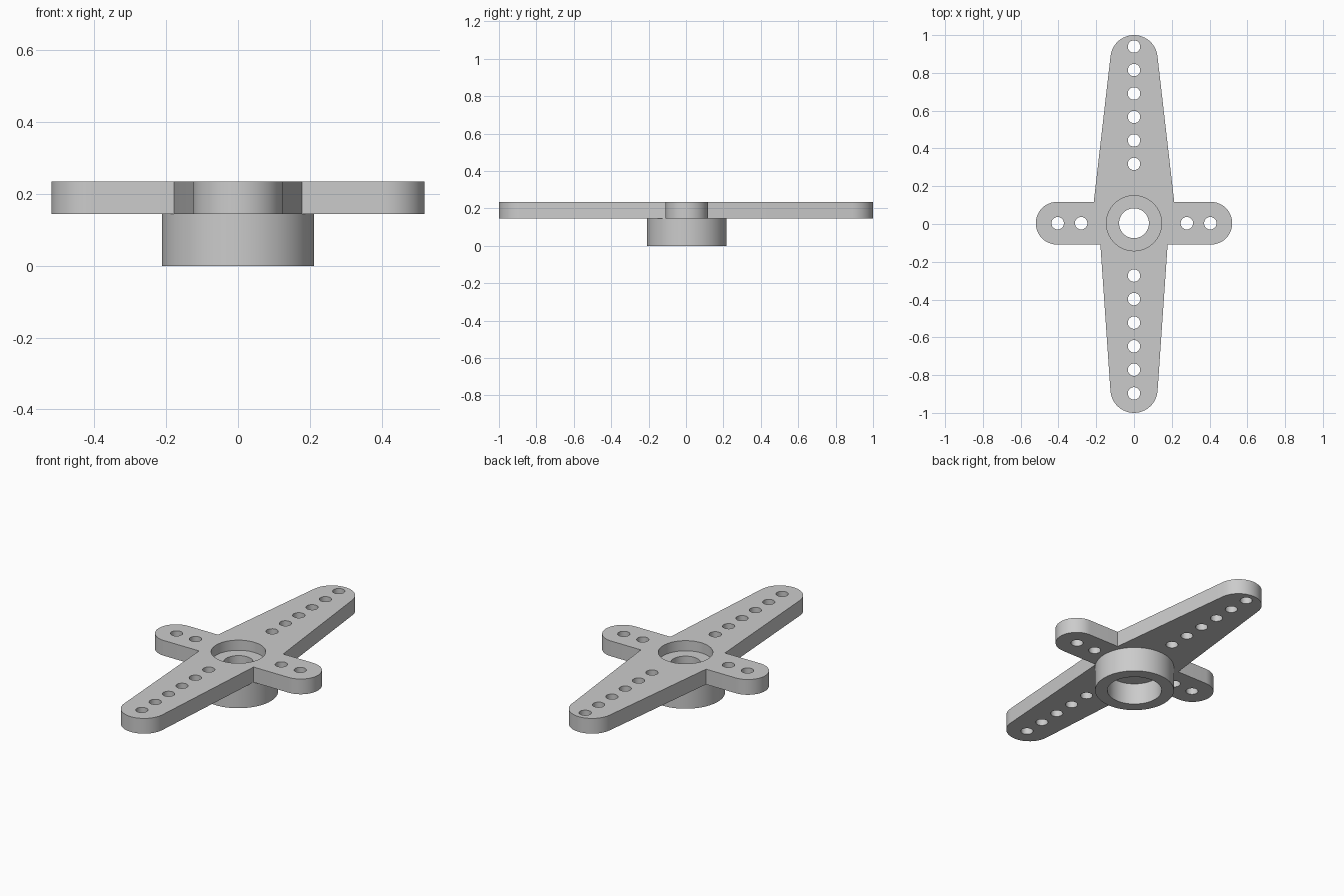
import bpy, bmesh, math

cube = bpy.data.objects.get("Cube")
if cube:
    bpy.data.objects.remove(cube)

PLATE_LOW, PLATE_TOP = 0.145, 0.235
MID_Y = 0.004            # centre line of the hub and side arms
SIDE_R, TIP_R = 0.113, 0.125
RECESS_R, BORE_R, HUB_R = 0.146, 0.079, 0.212

grey = bpy.data.materials.new("light grey plastic")
grey.use_nodes = True
colour = (0.6, 0.6, 0.6, 1)
grey.diffuse_color = colour
grey.node_tree.nodes["Principled BSDF"].inputs["Base Color"].default_value = colour


def arc(cx, cy, r, start, end, steps):
    """Points on an arc, angles in degrees."""
    angles = [math.radians(start + (end - start) * i / steps) for i in range(steps + 1)]
    return [(cx + r * math.cos(a), cy + r * math.sin(a)) for a in angles]


def circle(cx, cy, r, steps):
    return arc(cx, cy, r, 0, 360, steps)[:-1]


def finish(obj):
    """Weld, fix normals, colour and smooth the curved walls."""
    bm = bmesh.new()
    bm.from_mesh(obj.data)
    bmesh.ops.remove_doubles(bm, verts=bm.verts, dist=1e-5)
    bmesh.ops.recalc_face_normals(bm, faces=bm.faces)
    bm.to_mesh(obj.data)
    bm.free()
    obj.data.materials.clear()
    obj.data.materials.append(grey)
    bpy.ops.object.select_all(action="DESELECT")
    obj.select_set(True)
    bpy.context.view_layer.objects.active = obj
    bpy.ops.object.shade_smooth_by_angle(angle=math.radians(25))


# Cross-shaped outline: two tapered long arms and two round-ended side arms
side_x = 0.52 - SIDE_R
tip_y = 1 - TIP_R
outline = arc(side_x, MID_Y, SIDE_R, -90, 90, 24)
outline += [(0.213, MID_Y + SIDE_R)]
outline += arc(0, tip_y, TIP_R, 7, 173, 24)
outline += [(-0.213, MID_Y + SIDE_R)]
outline += arc(-side_x, MID_Y, SIDE_R, 90, 270, 24)
outline += [(-0.178, MID_Y - SIDE_R)]
outline += arc(0, -tip_y, TIP_R, 184, 356, 24)
outline += [(0.178, MID_Y - SIDE_R)]

# Centre opening and the rows of small holes
loops = [outline, circle(0, MID_Y, RECESS_R, 64)]
centres = [(0, first + step * i) for first, step in ((0.318, 0.1243), (-0.273, -0.1247))
           for i in range(6)]
centres += [(side * x, MID_Y) for side in (-1, 1) for x in (0.28, 0.404)]
loops += [circle(x, y, 0.033, 24) for x, y in centres]

# Filled flat curve, thickened into the arm plate
curve = bpy.data.curves.new("arm_plate_outline", "CURVE")
curve.dimensions = "2D"
curve.fill_mode = "BOTH"
curve.extrude = (PLATE_TOP - PLATE_LOW) / 2
for loop in loops:
    spline = curve.splines.new("POLY")
    spline.points.add(len(loop) - 1)
    for point, (x, y) in zip(spline.points, loop):
        point.co = (x, y, 0, 1)
    spline.use_cyclic_u = True
plate = bpy.data.objects.new("arm_plate", curve)
plate.location.z = (PLATE_LOW + PLATE_TOP) / 2
bpy.context.collection.objects.link(plate)
bpy.ops.object.select_all(action="DESELECT")
plate.select_set(True)
bpy.context.view_layer.objects.active = plate
bpy.ops.object.convert(target="MESH")
finish(plate)

# Turned hub: lower socket, thin web with the screw bore, and outer wall
profile = [(RECESS_R, 0), (HUB_R, 0), (HUB_R, PLATE_LOW), (RECESS_R, PLATE_LOW),
           (RECESS_R, 0.175), (BORE_R, 0.175), (BORE_R, 0.125), (RECESS_R, 0.125)]
bm = bmesh.new()
verts = [bm.verts.new((r, 0, z)) for r, z in profile]
edges = [bm.edges.new((verts[i - 1], verts[i])) for i in range(len(verts))]
bmesh.ops.spin(bm, geom=verts + edges, cent=(0, 0, 0), axis=(0, 0, 1),
               angle=math.tau, steps=64, use_merge=True)
mesh = bpy.data.meshes.new("hub")
bm.to_mesh(mesh)
bm.free()
hub = bpy.data.objects.new("hub", mesh)
hub.location.y = MID_Y
bpy.context.collection.objects.link(hub)
finish(hub)
